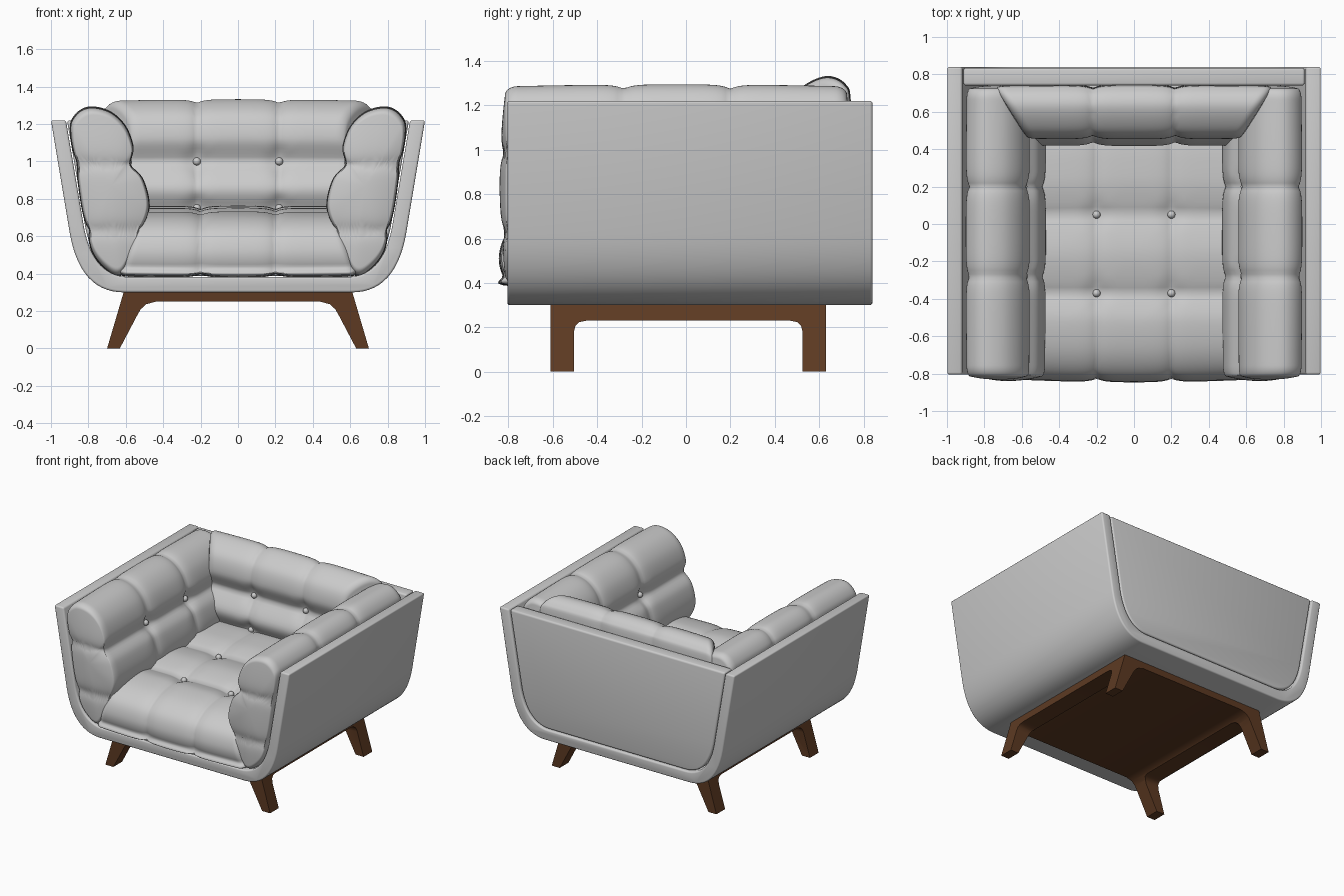
import bpy, bmesh, math
from mathutils import Vector
from mathutils.bvhtree import BVHTree

if "Cube" in bpy.data.objects:
    bpy.data.objects.remove(bpy.data.objects["Cube"])


def make_object(name, bm, material=None, angle=40):
    bmesh.ops.recalc_face_normals(bm, faces=bm.faces)
    mesh = bpy.data.meshes.new(name)
    bm.to_mesh(mesh)
    bm.free()
    obj = bpy.data.objects.new(name, mesh)
    bpy.context.collection.objects.link(obj)
    if material:
        mesh.materials.append(material)
    smooth(obj, angle)
    return obj


def smooth(obj, angle=40):
    bpy.ops.object.select_all(action='DESELECT')
    obj.select_set(True)
    bpy.context.view_layer.objects.active = obj
    bpy.ops.object.shade_smooth_by_angle(angle=math.radians(angle))


def prism(name, pts, axis, a, b, bevel=0.0, material=None):
    """Extrude a closed outline along x or y."""
    bm = bmesh.new()
    place = (lambda p, t: (t, p[0], p[1])) if axis == 'x' else (lambda p, t: (p[0], t, p[1]))
    lo, hi = ([bm.verts.new(place(p, t)) for p in pts] for t in (a, b))
    bm.faces.new(lo)
    bm.faces.new(hi[::-1])
    for i in range(len(pts)):
        j = (i + 1) % len(pts)
        bm.faces.new((lo[i], lo[j], hi[j], hi[i]))
    bmesh.ops.recalc_face_normals(bm, faces=bm.faces)
    if bevel:
        sharp = [e for e in bm.edges if abs(e.calc_face_angle_signed()) > 0.7]
        bmesh.ops.bevel(bm, geom=sharp, offset=bevel, segments=3, profile=0.5, affect='EDGES')
    return make_object(name, bm, material)


def mirrored(half, centre=0.0):
    """Right half of an outline plus its left copy in reverse order."""
    return half + [(2 * centre - x, z) for x, z in reversed(half)]


def side_curve(top, start, ctrl, end, n=14):
    """Straight leaning side that bends into the floor."""
    s, c, e = Vector(start), Vector(ctrl), Vector(end)
    pts = [tuple(s * (1 - t) ** 2 + c * 2 * t * (1 - t) + e * t * t)
           for t in (i / n for i in range(n + 1))]
    return [top] + pts


def closed_spline(pts, n=6):
    out, k = [], len(pts)
    P = [Vector(p) for p in pts]
    for i in range(k):
        a, b, c, d = P[i - 1], P[i], P[(i + 1) % k], P[(i + 2) % k]
        for j in range(n):
            t = j / n
            out.append(0.5 * (2 * b + (c - a) * t + (2 * a - 5 * b + 4 * c - d) * t * t
                              + (3 * b - a - 3 * c + d) * t ** 3))
    return out


def cushion(name, section, half, place, seams, buttons, r=0.06, shrink=0.12, dome=0.025):
    """Loft a soft section, close it with domed ends, then press in seams and buttons."""
    ring = closed_spline(section)
    mid = sum(ring, Vector((0, 0))) / len(ring)
    flat = half - r - dome
    end = []
    for i in range(1, 9):
        a = math.pi / 2 * i / 8
        end.append((flat + r * math.sin(a), 1 - shrink * (1 - math.cos(a))))
    for i in range(1, 15):
        f = 1 - i / 14.3
        end.append((flat + r + dome * (1 - f * f), f * (1 - shrink)))
    body = [(flat * (i / 35 - 1), 1 - 0.02 * (i / 35 - 1) ** 2) for i in range(71)]
    body = [(u, s + 0.02) for u, s in body]
    stations = [(-u, s) for u, s in reversed(end)] + body + end
    bm = bmesh.new()
    rows = [[bm.verts.new(place(mid + (p - mid) * s, u)) for p in ring] for u, s in stations]
    n = len(ring)
    for r0, r1 in zip(rows, rows[1:]):
        for i in range(n):
            bm.faces.new((r0[i], r0[(i + 1) % n], r1[(i + 1) % n], r1[i]))
    bm.faces.new(rows[0])
    bm.faces.new(rows[-1][::-1])
    bmesh.ops.recalc_face_normals(bm, faces=bm.faces)
    bm.normal_update()
    tree = BVHTree.FromBMesh(bm)
    hits = [tree.ray_cast(Vector(o), Vector(d))[0] for o, d in buttons]
    hits = [h for h in hits if h]
    moves = []
    for v in bm.verts:
        depth = 0.0
        for axis, value in seams:
            if abs(v.normal[axis]) < 0.8:
                depth = max(depth, 0.02 * math.exp(-abs(v.co[axis] - value) / 0.035))
        for h in hits:
            depth += 0.02 * math.exp(-((v.co - h).length / 0.06) ** 2)
        moves.append(v.normal * -depth)
    for v, m in zip(bm.verts, moves):
        v.co += m
    tree = BVHTree.FromBMesh(bm)
    for k, (o, d) in enumerate(buttons):
        hit = tree.ray_cast(Vector(o), Vector(d))[0]
        if hit:
            b = bmesh.new()
            bmesh.ops.create_uvsphere(b, u_segments=16, v_segments=10, radius=0.021)
            bmesh.ops.translate(b, verts=b.verts, vec=hit - Vector(d) * 0.006)
            make_object(f"{name}_button_{k + 1}", b, angle=60)
    return make_object(name, bm, angle=70)


wood = bpy.data.materials.new("dark_wood")
wood.diffuse_color = (0.11, 0.042, 0.016, 1)
wood.use_nodes = True
wood.node_tree.nodes["Principled BSDF"].inputs["Base Color"].default_value = wood.diffuse_color

# Outer shell: one U-shaped band for both sides and the floor
outer = side_curve((1.0, 1.22), (0.90, 0.62), (0.845, 0.30), (0.61, 0.30))
inner = side_curve((0.92, 1.22), (0.822, 0.64), (0.77, 0.382), (0.58, 0.382))
shell = mirrored(outer) + mirrored(inner)[::-1]
# order: right top -> floor -> left top (outer), then left top -> right top (inner)
prism("shell", shell, 'y', -0.805, 0.84, bevel=0.012)

# Back panel, set into the shell with a narrow groove
panel = [(x - 0.006, z + (0.006 if z < 1.2 else 0)) for x, z in inner]
prism("back_panel", mirrored(panel), 'y', 0.74, 0.835, bevel=0.014)

# Wooden base: front outline intersected with side outline
front = [(0.61, 0.305), (0.70, 0), (0.632, 0), (0.54, 0.175), (0.52, 0.21),
         (0.49, 0.237), (0.44, 0.25)]
side = [(0.63, 0.32), (0.63, -0.01), (0.525, -0.01), (0.525, 0.18), (0.518, 0.208),
        (0.50, 0.224), (0.47, 0.23)]
base = prism("base_with_legs", mirrored(front), 'y', -0.7, 0.7, material=wood)
cutter = prism("base_cutter", mirrored(side, 0.01), 'x', -0.9, 0.9, material=wood)
cutter.hide_render = True
mod = base.modifiers.new("legs", 'BOOLEAN')
mod.operation, mod.solver, mod.object = 'INTERSECT', 'EXACT', cutter
bpy.context.view_layer.objects.active = base
bpy.ops.object.modifier_apply(modifier=mod.name)
bpy.data.objects.remove(cutter)
smooth(base, 35)

# Seat cushion, section in (y, z)
seat = [(-0.76, 0.388), (-0.815, 0.44), (-0.83, 0.53), (-0.79, 0.63), (-0.68, 0.70),
        (-0.52, 0.73), (-0.37, 0.72), (-0.16, 0.75), (0.05, 0.735), (0.25, 0.76),
        (0.5, 0.74), (0.6, 0.6), (0.58, 0.41), (0, 0.388)]
cushion("seat", seat, 0.67,
        lambda p, u: (u * (1 - 0.18 * (p.y - 0.39) / 0.35), p.x, p.y),
        [(0, -0.2), (0, 0.2), (1, -0.37), (1, 0.05)],
        [((x, y, 2), (0, 0, -1)) for x in (-0.2, 0.2) for y in (-0.37, 0.05)])

# Back cushion, section in (y, z), narrower towards the front
back = [(0.55, 1.295), (0.64, 1.325), (0.715, 1.29), (0.74, 1.2), (0.74, 0.8), (0.72, 0.45),
        (0.5, 0.43), (0.44, 0.58), (0.445, 0.74), (0.42, 0.86), (0.48, 1.0),
        (0.455, 1.12), (0.48, 1.23)]
cushion("back_cushion", back, 0.76,
        lambda p, u: (u * (1 - 0.26 * (0.72 - p.x) / 0.3), p.x, p.y),
        [(0, -0.22), (0, 0.22), (2, 1.0), (2, 0.74)],
        [((x, -2, z), (0, 1, 0)) for x in (-0.22, 0.22) for z in (1.0, 0.75)])

# Arm cushions, section in (x, z)
arm = [(0.895, 1.15), (0.875, 1.235), (0.80, 1.285), (0.69, 1.265), (0.605, 1.19),
       (0.56, 1.08), (0.56, 0.99), (0.505, 0.90), (0.475, 0.76), (0.51, 0.63),
       (0.575, 0.48), (0.63, 0.395), (0.70, 0.42), (0.78, 0.52), (0.825, 0.70), (0.86, 0.92)]
for label, s in (("left", -1), ("right", 1)):
    cushion(f"{label}_arm_cushion", arm, 0.795,
            lambda p, u: (s * p.x, u - 0.045, p.y),
            [(1, -0.28), (1, 0.2), (2, 0.985), (2, 0.63)],
            [((0, y, 0.995), (s, 0, 0)) for y in (-0.28, 0.2)], shrink=0.09)
